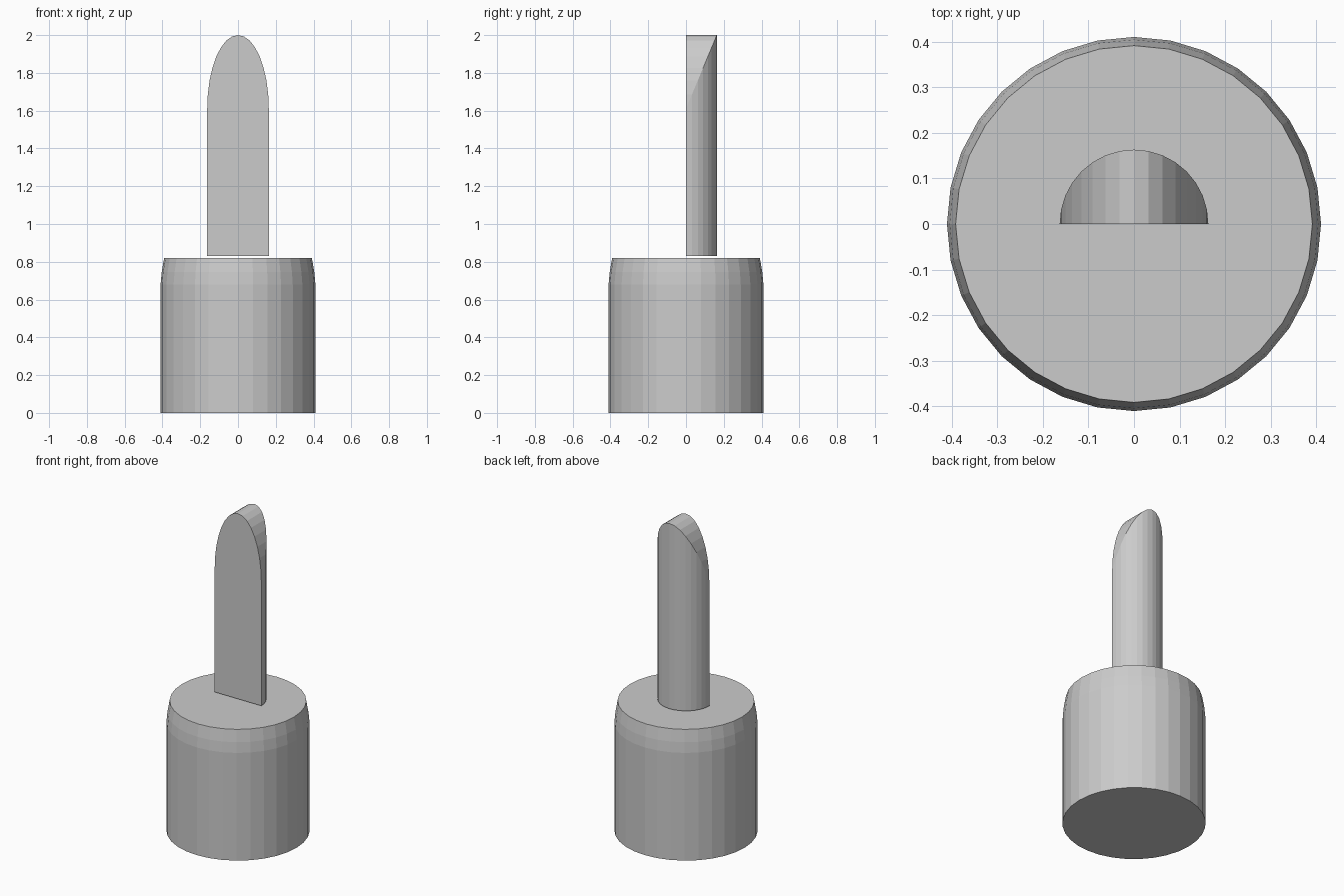
import bpy, bmesh, math

if "Cube" in bpy.data.objects:
    bpy.data.objects.remove(bpy.data.objects["Cube"])


def make_object(name, bm):
    bmesh.ops.recalc_face_normals(bm, faces=bm.faces)
    mesh = bpy.data.meshes.new(name)
    bm.to_mesh(mesh)
    bm.free()
    obj = bpy.data.objects.new(name, mesh)
    bpy.context.collection.objects.link(obj)
    return obj


def loft(bm, rings):
    """Skin closed rings of points and cap both ends."""
    loops = [[bm.verts.new(p) for p in ring] for ring in rings]
    n = len(loops[0])
    for low, high in zip(loops, loops[1:]):
        for i in range(n):
            j = (i + 1) % n
            bm.faces.new((low[i], low[j], high[j], high[i]))
    bm.faces.new(loops[0][::-1])
    bm.faces.new(loops[-1])


# Round base with a softly tapered upper rim
SIDES = 32
profile = [(0.41, 0.0), (0.41, 0.68), (0.404, 0.745), (0.391, 0.82)]
bm = bmesh.new()
loft(bm, [[(r * math.cos(math.tau * i / SIDES), r * math.sin(math.tau * i / SIDES), z)
           for i in range(SIDES)] for r, z in profile])
make_object("base", bm)

# Half-round stick: flat front, arched top running straight from front to back
R, BOTTOM, SHOULDER, TOP = 0.163, 0.83, 1.61, 2.0
HALF = SIDES // 2
angles = [math.pi * i / HALF for i in range(HALF + 1)]
bm = bmesh.new()


def column(a, y):
    x = R * math.cos(a)
    z = SHOULDER + (TOP - SHOULDER) * math.sin(a)
    return bm.verts.new((x, y, BOTTOM)), bm.verts.new((x, y, z))


back = [column(a, R * math.sin(a)) for a in angles]
front = [back[0]] + [column(a, 0.0) for a in angles[1:-1]] + [back[-1]]
for i in range(HALF):
    (b0, t0), (b1, t1) = back[i], back[i + 1]
    (fb0, ft0), (fb1, ft1) = front[i], front[i + 1]
    bm.faces.new((b0, b1, t1, t0))
    # arched top strip, narrowing to a point at both shoulders
    bm.faces.new(list(dict.fromkeys((t0, t1, ft1, ft0))))
# flat front and bottom
bm.faces.new([back[0][0], back[-1][0]] + [f[1] for f in reversed(front)])
bm.faces.new([b[0] for b in back])
bmesh.ops.delete(bm, geom=[v for v in bm.verts if not v.link_faces], context='VERTS')
make_object("stick", bm)
